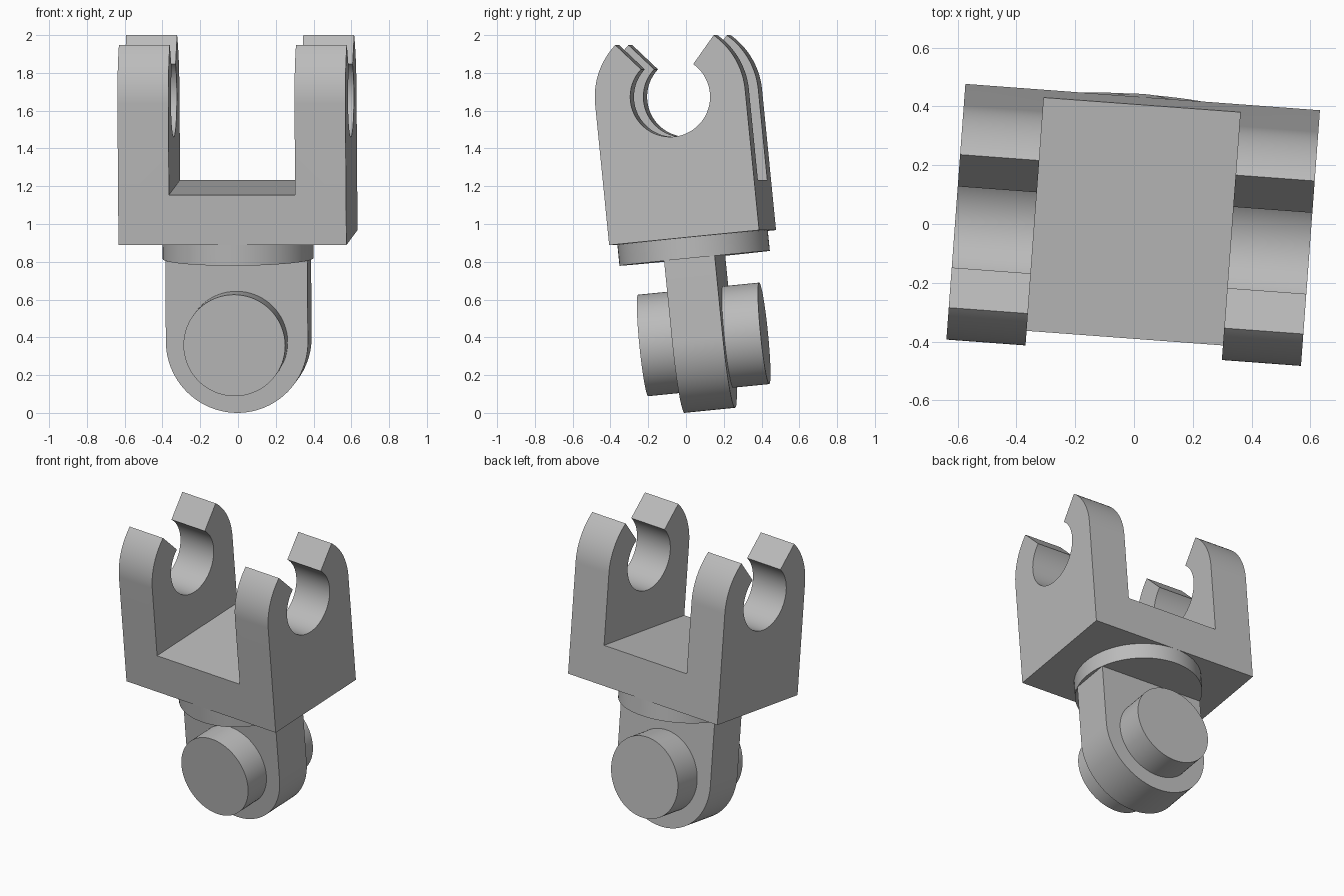
import bpy, bmesh
from math import radians, sin, cos, pi
from mathutils import Matrix, Vector

cube = bpy.data.objects.get("Cube")
if cube:
    bpy.data.objects.remove(cube, do_unlink=True)

grey = bpy.data.materials.new("plain grey")
grey.use_nodes = True
colour = (0.5, 0.5, 0.5, 1)
grey.diffuse_color = colour
grey.node_tree.nodes["Principled BSDF"].inputs["Base Color"].default_value = colour

# Whole joint leans forward slightly and is turned a little about the vertical
POSE = (Matrix.Translation((0, 0.035, 0.928))
        @ Matrix.Rotation(radians(-4.25), 4, 'Z')
        @ Matrix.Rotation(radians(5.7), 4, 'X'))


def arc(cx, cy, r, start, end, n=48):
    """Points on an arc, angles in degrees."""
    angles = [radians(start + (end - start) * i / n) for i in range(n + 1)]
    return [(cx + r * cos(a), cy + r * sin(a)) for a in angles]


def prism(name, points, axis, low, high):
    """Extrude a 2D outline along an axis from low to high."""
    place = {'X': lambda u, v, w: (w, u, v),
             'Y': lambda u, v, w: (u, w, v),
             'Z': lambda u, v, w: (u, v, w)}[axis]
    bm = bmesh.new()
    face = bm.faces.new([bm.verts.new(place(u, v, low)) for u, v in points])
    top = bmesh.ops.extrude_face_region(bm, geom=[face])["geom"]
    bmesh.ops.translate(bm, vec=Vector(place(0, 0, high - low)),
                        verts=[g for g in top if isinstance(g, bmesh.types.BMVert)])
    bmesh.ops.recalc_face_normals(bm, faces=bm.faces)
    mesh = bpy.data.meshes.new(name)
    bm.to_mesh(mesh)
    bm.free()
    mesh.materials.append(grey)
    obj = bpy.data.objects.new(name, mesh)
    bpy.context.collection.objects.link(obj)
    obj.matrix_world = POSE
    return obj


def activate(obj):
    bpy.ops.object.select_all(action='DESELECT')
    obj.select_set(True)
    bpy.context.view_layer.objects.active = obj


# Clip fork: open-ring side profile swept across the width
HALF_DEPTH, RING_Z, HOLE, GAP = 0.4, 0.749, 0.212, 41
profile = [(-HALF_DEPTH, 0), (HALF_DEPTH, 0)]
profile += arc(0, RING_Z, HALF_DEPTH, 0, 90 - GAP, 24)
profile += arc(0, RING_Z, HOLE, 90 - GAP, GAP - 270, 72)
profile += arc(0, RING_Z, HALF_DEPTH, 90 + GAP, 180, 24)
fork = prism("clip_fork", profile, 'X', -0.605, 0.605)

# Slot between the two clips
slot = prism("slot_cutter", [(-1, 0.267), (1, 0.267), (1, 2), (-1, 2)], 'X', -0.335, 0.335)
slot.hide_render = True
cut = fork.modifiers.new("slot", 'BOOLEAN')
cut.operation, cut.solver, cut.object = 'DIFFERENCE', 'EXACT', slot
activate(fork)
bpy.ops.object.modifier_apply(modifier=cut.name)
bpy.data.objects.remove(slot, do_unlink=True)

# Round collar under the fork
collar = prism("collar", arc(0, 0, 0.4, 0, 355, 71), 'Z', -0.11, 0)

# Tongue with a rounded lower end, and the pin through it
PIN_Z, TONGUE = -0.542, 0.377
outline = [(TONGUE, -0.11), (-TONGUE, -0.11)] + arc(0, PIN_Z, TONGUE, 180, 360)
tongue = prism("tongue", outline, 'Y', -0.135, 0.135)
pin = prism("pin", arc(0, PIN_Z, 0.27, 0, 355, 71), 'Y', -0.318, 0.328)

for part in (fork, collar, tongue, pin):
    activate(part)
    bpy.ops.object.shade_smooth_by_angle(angle=radians(30))
